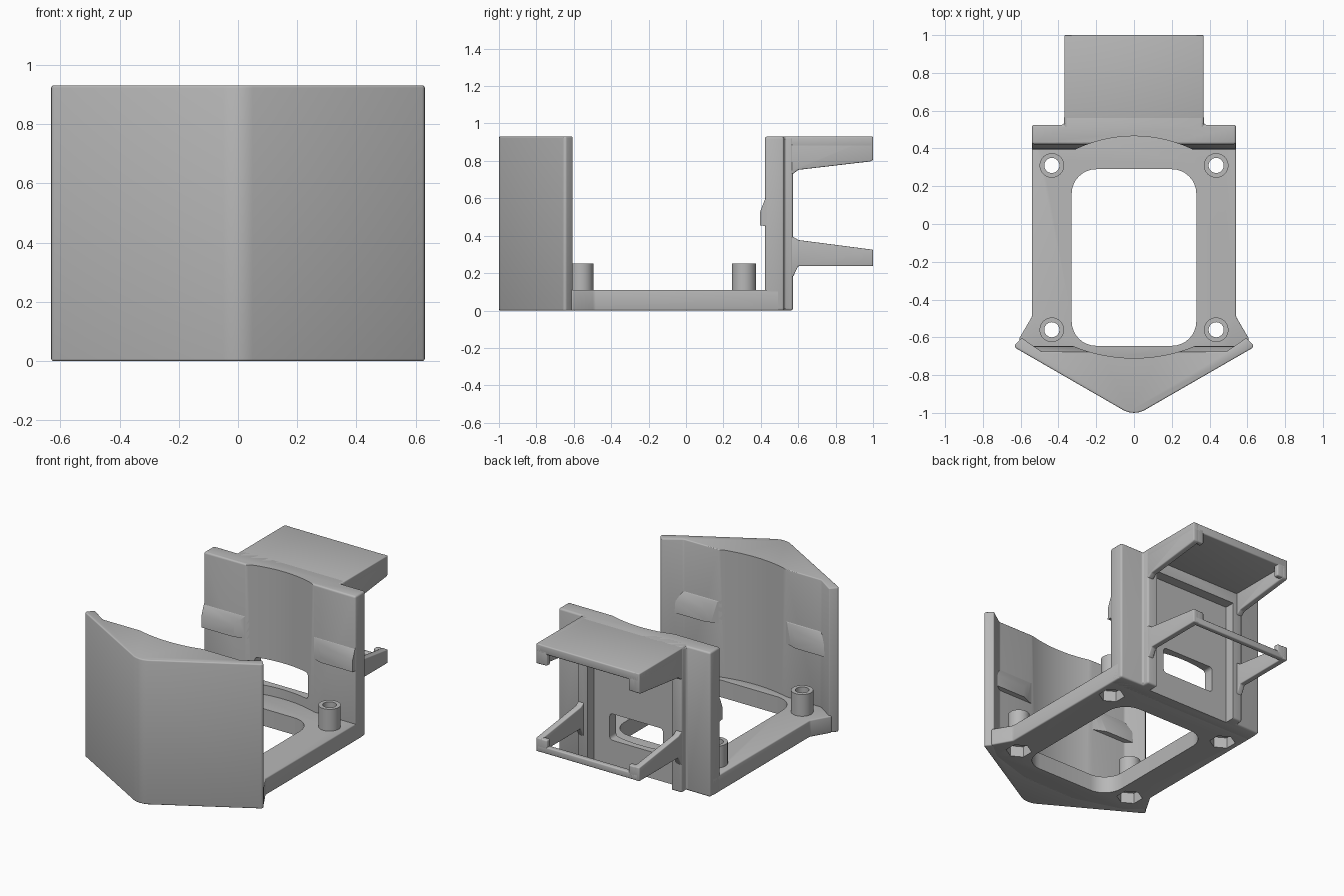
import bpy, bmesh, math
from mathutils import Matrix

if "Cube" in bpy.data.objects:
    bpy.data.objects.remove(bpy.data.objects["Cube"], do_unlink=True)

grey = bpy.data.materials.new("plain grey")
grey.use_nodes = True
grey.diffuse_color = (0.48, 0.48, 0.48, 1)
grey.node_tree.nodes["Principled BSDF"].inputs["Base Color"].default_value = grey.diffuse_color


def finish(name, bm):
    bmesh.ops.recalc_face_normals(bm, faces=bm.faces[:])
    mesh = bpy.data.meshes.new(name)
    bm.to_mesh(mesh)
    bm.free()
    mesh.materials.append(grey)
    ob = bpy.data.objects.new(name, mesh)
    bpy.context.collection.objects.link(ob)
    return ob


def activate(ob):
    bpy.ops.object.select_all(action='DESELECT')
    ob.select_set(True)
    bpy.context.view_layer.objects.active = ob


def apply(ob, mod):
    activate(ob)
    bpy.ops.object.modifier_apply(modifier=mod.name)


def prism(name, outline, axis, lo, hi, bevel=0.0):
    """Extrude an (x, y) outline along z, or a (y, z) outline along x."""
    bm = bmesh.new()
    place = (lambda a, b, c: (a, b, c)) if axis == 'z' else (lambda a, b, c: (c, a, b))
    face = bm.faces.new([bm.verts.new(place(a, b, lo)) for a, b in outline])
    ext = bmesh.ops.extrude_face_region(bm, geom=[face])
    verts = [g for g in ext["geom"] if isinstance(g, bmesh.types.BMVert)]
    bmesh.ops.translate(bm, verts=verts, vec=place(0, 0, hi - lo))
    ob = finish(name, bm)
    if bevel:
        mod = ob.modifiers.new("soft edges", 'BEVEL')
        mod.width, mod.segments, mod.angle_limit = bevel, 3, math.radians(28)
        apply(ob, mod)
    return ob


def box(name, x, y, z, bevel=0.0):
    corners = [(x[0], y[0]), (x[1], y[0]), (x[1], y[1]), (x[0], y[1])]
    return prism(name, corners, 'z', z[0], z[1], bevel)


def cylinder(name, x, y, radius, z, sides=32):
    bm = bmesh.new()
    mid = Matrix.Translation((x, y, (z[0] + z[1]) / 2))
    bmesh.ops.create_cone(bm, cap_ends=True, segments=sides, radius1=radius,
                          radius2=radius, depth=z[1] - z[0], matrix=mid)
    return finish(name, bm)


def rounded(x, y, r):
    """Rounded rectangle with half width x and y range."""
    pts = []
    for i, (cx, cy) in enumerate([(x - r, y[1] - r), (r - x, y[1] - r),
                                  (r - x, y[0] + r), (x - r, y[0] + r)]):
        for k in range(9):
            a = math.pi / 2 * (i + k / 8)
            pts.append((cx + r * math.cos(a), cy + r * math.sin(a)))
    return pts


def mirrored(half):
    return half + [(-x, y) for x, y in reversed(half) if x != 0]


def cut(targets, cutter):
    cutter.hide_render = True
    for ob in targets:
        mod = ob.modifiers.new("cut", 'BOOLEAN')
        mod.operation, mod.solver, mod.object = 'DIFFERENCE', 'EXACT', cutter
        apply(ob, mod)
    bpy.data.objects.remove(cutter, do_unlink=True)


# Floor with a large rounded opening
base = prism("base_plate", mirrored([(0.54, 0.5), (0.54, -0.49), (0.61, -0.61),
                                     (0.5, -0.7), (0, -0.85)]), 'z', 0, 0.11, 0.008)
cut([base], prism("opening", rounded(0.33, (-0.645, 0.29), 0.13), 'z', -0.1, 0.3))
parts = [base]

# Pointed front wall
front = prism("front_wall", mirrored([(0.49, -0.675), (0.595, -0.603), (0.632, -0.642),
                                      (0.628, -0.656), (0.05, -0.989),
                                      (0.025, -0.997), (0, -1.0)]), 'z', 0, 0.93, 0.014)

# Rear wall with thicker rails at the back
rear = prism("rear_wall", mirrored([(0.54, 0.422), (0.54, 0.525), (0.37, 0.525),
                                    (0.37, 0.572)]), 'z', 0, 0.93, 0.012)
cut([rear], box("recess", (-0.3, 0.3), (0.505, 0.8), (-0.1, 0.8)))
cut([rear], box("rear_window", (-0.19, 0.19), (0.3, 0.7), (0.17, 0.34), 0.02))

# Retaining lips on both inner walls
front_lips, rear_lips = [], []
for side, s in (("left", 1), ("right", -1)):
    rear_lips.append(prism(
        "rear_lip_" + side, [(0.44, 0.62), (0.42, 0.59), (0.397, 0.53),
                             (0.395, 0.455), (0.44, 0.45)],
        'x', *sorted((s * 0.2, s * 0.538))))
    front_lips.append(prism(
        "front_lip_" + side, [(-0.69, 0.62), (-0.672, 0.59), (-0.648, 0.53),
                              (-0.645, 0.455), (-0.69, 0.45)],
        'x', *sorted((s * 0.2, s * 0.535))))

# Shallow round hollows in the walls
cut([front] + front_lips, cylinder("front_hollow", 0, 0.135, 0.845, (0.11, 1.2), 128))
cut([rear] + rear_lips, cylinder("rear_hollow", 0, -0.255, 0.72, (0.11, 1.2), 128))
parts += [front, rear] + front_lips + rear_lips

# Screw posts with through holes and hexagonal nut pockets
for fb, y in (("rear", 0.31), ("front", -0.56)):
    for side, x in (("left", 0.435), ("right", -0.435)):
        post = cylinder(f"{fb}_post_{side}", x, y, 0.065, (0.08, 0.25))
        cut([base, post], cylinder("screw_hole", x, y, 0.04, (-0.1, 0.4)))
        cut([base], cylinder("nut_pocket", x, y, 0.078, (-0.1, 0.07), 6))
        parts.append(post)

# Rear shelf, its ribs and the open lower frame
parts.append(box("shelf_top", (-0.368, 0.368), (0.5, 1.0), (0.875, 0.93), 0.008))
parts.append(box("frame_bar", (-0.36, 0.36), (0.965, 1.0), (0.237, 0.28), 0.008))
for side, s in (("left", 1), ("right", -1)):
    span = sorted((s * 0.328, s * 0.368))
    parts.append(prism("shelf_rib_" + side, [(0.53, 0.93), (1, 0.93), (1, 0.805), (0.985, 0.797),
                                             (0.6, 0.752), (0.572, 0.73), (0.53, 0.73)],
                       'x', *span, 0.006))
    parts.append(prism("frame_arm_" + side, [(0.53, 0.18), (0.572, 0.18), (0.6, 0.237), (1, 0.237),
                                             (1, 0.325), (0.6, 0.377), (0.572, 0.395),
                                             (0.53, 0.395)], 'x', *span, 0.006))
    hook = sorted((s * 0.29, s * 0.366))
    parts.append(box("shelf_hook_" + side, hook, (0.965, 1.0), (0.803, 0.9), 0.008))
    parts.append(box("frame_hook_" + side, hook, (0.965, 1.0), (0.24, 0.325), 0.008))

for ob in parts:
    activate(ob)
    bpy.ops.object.shade_smooth_by_angle(angle=math.radians(32))
